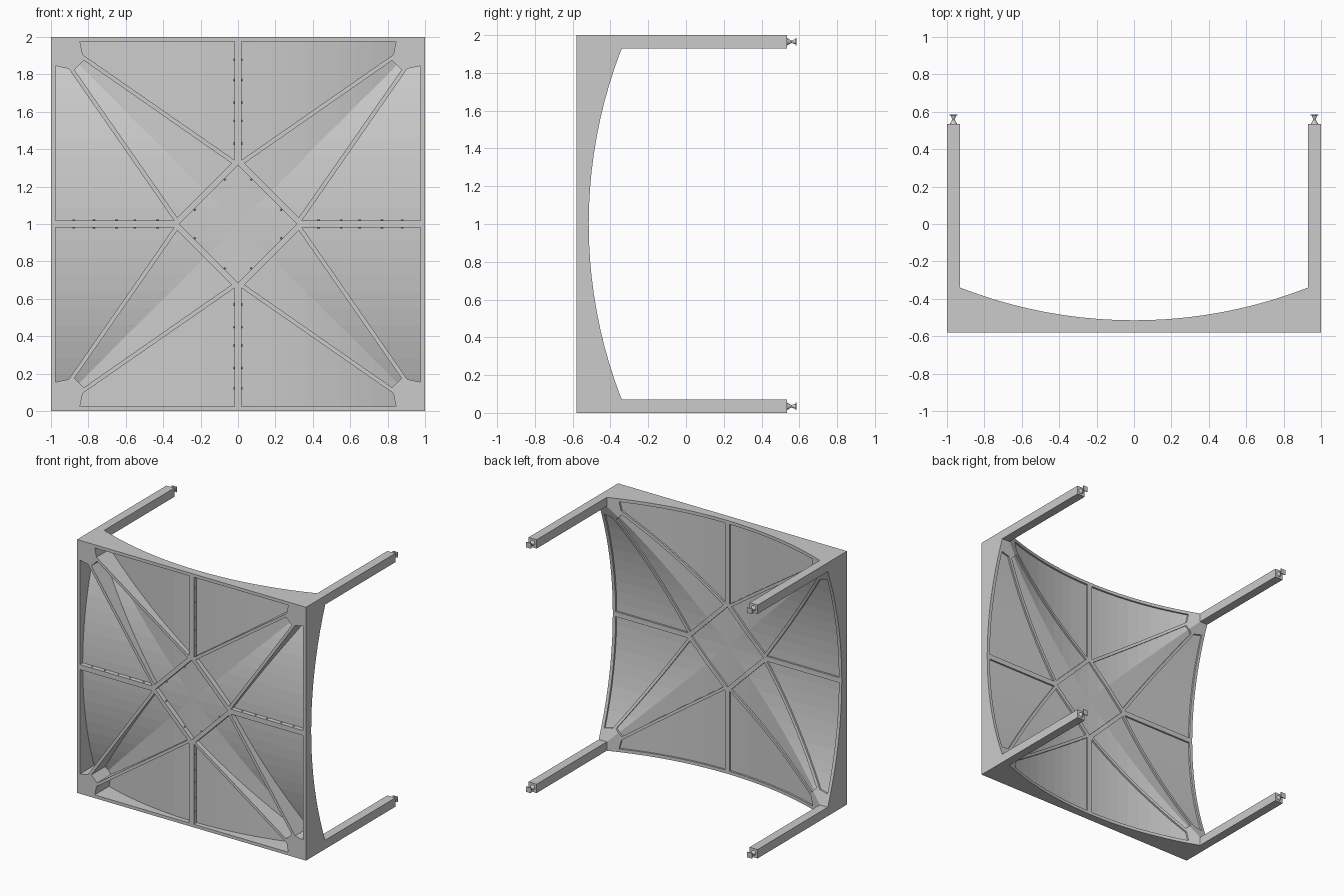
import bpy, bmesh, math
from mathutils import Matrix, Vector

if "Cube" in bpy.data.objects:
    bpy.data.objects.remove(bpy.data.objects["Cube"])

FRONT, LEG_END = -0.58, 0.535
INNER = 0.93                      # inner face of the legs
MID, RISE = -0.515, 0.175         # vault height at centre and its rise
RADIUS = (INNER ** 2 + RISE ** 2) / (2 * RISE)
SEGMENTS = 20
CENTRE = Vector((0, 0, 1))


def vault(u):
    return MID + RADIUS - math.sqrt(RADIUS ** 2 - u * u)


def finish(bm, name):
    bmesh.ops.recalc_face_normals(bm, faces=bm.faces)
    mesh = bpy.data.meshes.new(name)
    bm.to_mesh(mesh)
    bm.free()
    obj = bpy.data.objects.new(name, mesh)
    bpy.context.collection.objects.link(obj)
    return obj


def prism(bm, points, shift):
    face = bm.faces.new([bm.verts.new(p) for p in points])
    out = bmesh.ops.extrude_face_region(bm, geom=[face])
    verts = [g for g in out["geom"] if isinstance(g, bmesh.types.BMVert)]
    bmesh.ops.translate(bm, verts=verts, vec=shift)


def box(bm, centre, size):
    matrix = Matrix.Translation(centre) @ Matrix.Diagonal((*size, 1))
    bmesh.ops.create_cube(bm, size=1, matrix=matrix)


def cut(target, cutter):
    cutter.hide_render = True
    mod = target.modifiers.new("cut", "BOOLEAN")
    mod.operation, mod.solver, mod.object = "DIFFERENCE", "EXACT", cutter
    bpy.context.view_layer.objects.active = target
    bpy.ops.object.modifier_apply(modifier=mod.name)
    bpy.data.objects.remove(cutter)


# Frame and legs: one block hollowed by two crossing vaults
bm = bmesh.new()
box(bm, (0, (FRONT + LEG_END) / 2, 1), (2, LEG_END - FRONT, 2))
frame = finish(bm, "frame_with_legs")

arc = [INNER * (2 * i / SEGMENTS - 1) for i in range(SEGMENTS + 1)]
outline = [(u, vault(u)) for u in arc] + [(INNER, 1), (-INNER, 1)]
for name, upright in (("upright_vault", True), ("level_vault", False)):
    bm = bmesh.new()
    if upright:
        prism(bm, [(u, y, -0.2) for u, y in outline], (0, 0, 2.4))
    else:
        prism(bm, [(-1.2, y, 1 + u) for u, y in outline], (2.4, 0, 0))
    cut(frame, finish(bm, name))

# Openings between the ribs
side_opening = [(0.02, 0.975), (0.02, 0.343), (0.83, 0.905), (0.845, 0.975)]
kite_opening = [(0.035, 0.325), (0.325, 0.035), (0.875, 0.825), (0.825, 0.875)]
diamond = [(0.315, 0), (0, 0.315), (-0.315, 0), (0, -0.315)]
swapped = [(v, u) for u, v in side_opening]
bm = bmesh.new()
for sx in (1, -1):
    for sz in (1, -1):
        for shape in (side_opening, swapped, kite_opening):
            prism(bm, [(sx * u, -1, 1 + sz * v) for u, v in shape], (0, 0.9, 0))
prism(bm, [(u, -1, 1 + v) for u, v in diamond], (0, 0.9, 0))
cut(frame, finish(bm, "rib_openings"))

# Thin vaulted panels set slightly below the rib faces
bm = bmesh.new()
reach, edge, recess, thickness = 0.9, 0.985, 0.014, 0.016
steps = [reach * (2 * i / SEGMENTS - 1) for i in range(SEGMENTS + 1)]
for quarter in range(4):
    turn = Matrix.Rotation(quarter * math.pi / 2, 3, "Y")
    for a, b in zip(steps, steps[1:]):
        corners = [(a, abs(a)), (b, abs(b)), (b, edge), (a, edge)]
        bm.faces.new([bm.verts.new(CENTRE + turn @ Vector((u, vault(u) - recess, v)))
                      for u, v in corners])
bmesh.ops.remove_doubles(bm, verts=bm.verts, dist=0.0001)
out = bmesh.ops.extrude_face_region(bm, geom=bm.faces[:])
moved = [g for g in out["geom"] if isinstance(g, bmesh.types.BMVert)]
bmesh.ops.translate(bm, verts=moved, vec=(0, -thickness, 0))
finish(bm, "vaulted_panels")

# Small pins through the straight ribs and the diamond ribs
bm = bmesh.new()


def pin(u, v, angle, length):
    matrix = (Matrix.Translation((u, -0.562, 1 + v))
              @ Matrix.Rotation(angle, 4, "Y"))
    bmesh.ops.create_cone(bm, cap_ends=True, segments=8, radius1=0.005,
                          radius2=0.005, depth=length, matrix=matrix)


for s in (1, -1):
    for d in (0.43, 0.55, 0.65, 0.77, 0.88):
        pin(0, s * d, math.pi / 2, 0.05)
        pin(s * d, 0, 0, 0.05)
    for t in (1, -1):
        for u in (0.075, 0.235):
            pin(s * u, t * (0.315 - u), s * t * math.pi / 4, 0.02)
finish(bm, "rib_pins")

# Waisted connector at the end of every leg
for sx, side in ((1, "left"), (-1, "right")):
    for z, level in ((0.035, "lower"), (1.965, "upper")):
        bm = bmesh.new()
        x = sx * 0.965
        for y, r1, r2 in ((0.545, 0.022, 0.006), (0.569, 0.006, 0.014)):
            matrix = (Matrix.Translation((x, y, z))
                      @ Matrix.Rotation(-math.pi / 2, 4, "X"))
            bmesh.ops.create_cone(bm, cap_ends=True, segments=12, radius1=r1,
                                  radius2=r2, depth=0.026, matrix=matrix)
        box(bm, (x, 0.583, z), (0.042, 0.006, 0.042))
        finish(bm, f"{level}_{side}_leg_connector")
